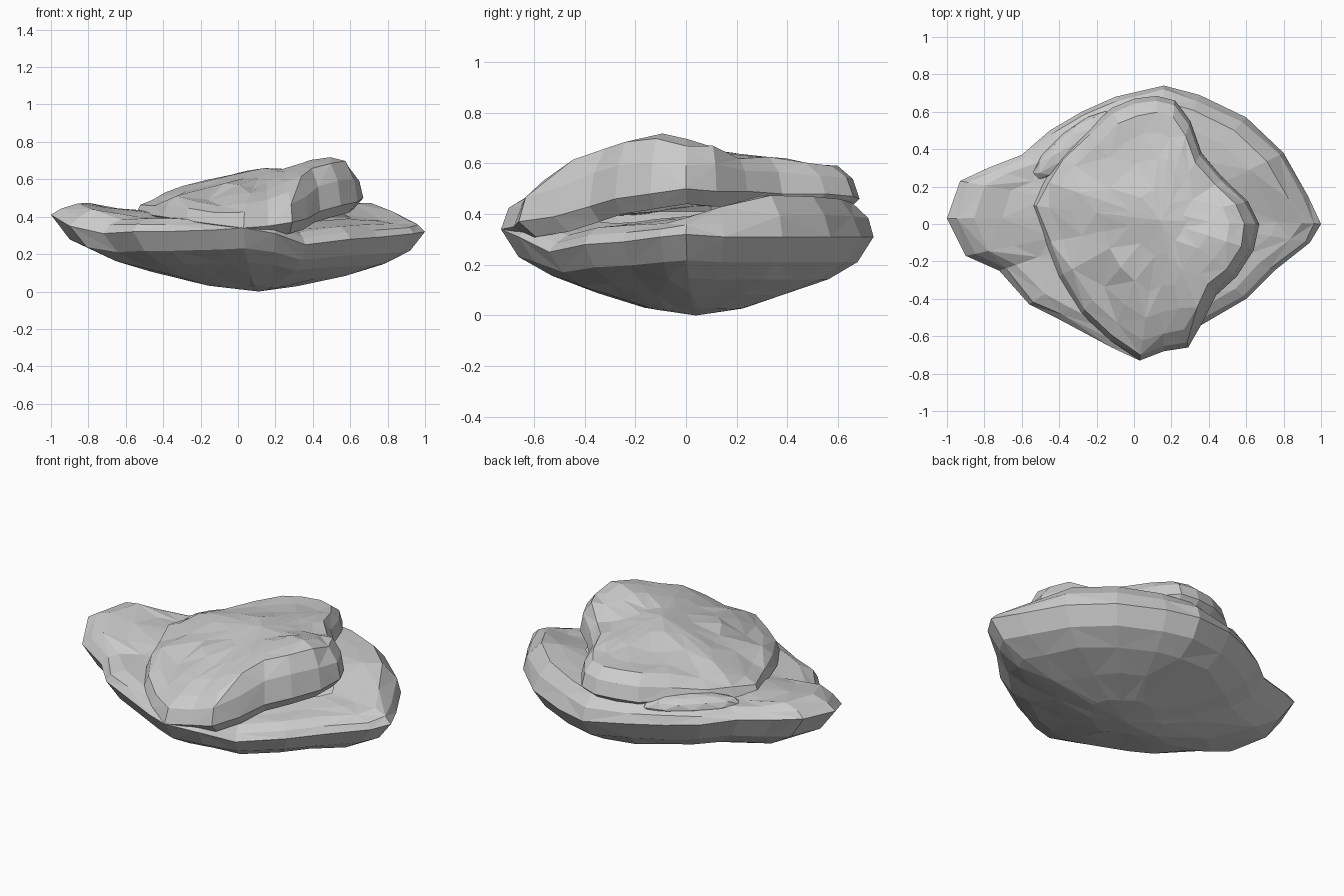
import bpy, bmesh, math, random
from mathutils import Matrix

if "Cube" in bpy.data.objects:
    bpy.data.objects.remove(bpy.data.objects["Cube"])

random.seed(4)


def height(x, y, controls, power=3.2):
    """Inverse-distance blend of a few measured surface heights."""
    total = weight = 0.0
    for cx, cy, cz in controls:
        w = 1.0 / (math.hypot(x - cx, y - cy) + 0.05) ** power
        total += w * cz
        weight += w
    return total / weight


def loft(name, rings, first, last):
    """Triangulated skin through closed rings, closed by poles (None = open)."""
    bm = bmesh.new()
    loops = [[bm.verts.new(p) for p in r] for r in rings]
    n = len(loops[0])
    for pole, loop in ((first, loops[0]), (last, loops[-1])):
        if pole:
            v = bm.verts.new(pole)
            for i in range(n):
                bm.faces.new((v, loop[i], loop[(i + 1) % n]))
    for k, (lo, hi) in enumerate(zip(loops, loops[1:])):
        for i in range(n):
            j = (i + 1) % n
            if (i + k) % 2:
                bm.faces.new((lo[i], lo[j], hi[j]))
                bm.faces.new((lo[i], hi[j], hi[i]))
            else:
                bm.faces.new((lo[i], lo[j], hi[i]))
                bm.faces.new((lo[j], hi[j], hi[i]))
    bmesh.ops.recalc_face_normals(bm, faces=bm.faces)
    return finish(name, bm)


def finish(name, bm):
    mesh = bpy.data.meshes.new(name)
    bm.to_mesh(mesh)
    bm.free()
    obj = bpy.data.objects.new(name, mesh)
    bpy.context.collection.objects.link(obj)
    return obj


def inward(p, c, t):
    return c[0] + (p[0] - c[0]) * t, c[1] + (p[1] - c[1]) * t


def wobble(s):
    return random.uniform(-s, s)


# Lower body: rim (x, y, z), bowl-shaped underside and shallow upper face
rim = [(-1, .03, .41), (-.93, .23, .42), (-.78, .3, .4), (-.6, .37, .38),
       (-.45, .5, .36), (-.28, .6, .35), (-.1, .68, .34), (.16, .74, .31),
       (.35, .69, .31), (.6, .57, .31), (.8, .38, .31), (.93, .15, .31),
       (1, 0, .32), (.94, -.1, .31), (.75, -.25, .29), (.6, -.4, .28),
       (.36, -.54, .25), (.2, -.66, .31), (.03, -.73, .34), (-.12, -.66, .33),
       (-.4, -.51, .32), (-.56, -.43, .32), (-.72, -.25, .31), (-.9, -.17, .35)]
body_top = [(-.95, .05, .47), (-.8, .1, .49), (-.88, .18, .48), (-.65, .1, .43),
            (-.8, -.1, .44), (-.6, -.25, .38), (-.4, -.42, .39), (-.55, .3, .42),
            (-.42, .43, .43), (-.25, .55, .44), (0, .65, .43), (.3, .62, .46),
            (.5, .5, .47), (.66, .35, .48), (.8, .2, .45), (.92, .05, .39),
            (.75, 0, .38), (.85, -.1, .36), (.65, -.3, .35), (.4, -.48, .31),
            (.1, -.6, .37), (.1, 0, .42)]
low = (.11, .04)
body_rings = []
for t, f in [(.25, .09), (.5, .26), (.76, .46), (.91, .68), (1, 1)]:
    ring = []
    for p in rim:
        x, y = inward(p, low, t + (wobble(.025) if t < .9 else 0))
        ring.append((x, y, p[2] * f))
    body_rings.append(ring)
for t in (.96, .88, .74, .55):
    ring = []
    for p in rim:
        x, y = inward(p, low, t + wobble(.012))
        z = height(x, y, body_top)
        ring.append((x, y, z * .55 + p[2] * .45 if t > .9 else z))
    body_rings.append(ring)
loft("lower_body", body_rings, (*low, 0), None)

# Upper mound: irregular outline, gentle on the left, tall right shoulder
edge = [(-.55, .1, .41), (-.48, .23, .42), (-.4, .36, .43), (-.25, .5, .45),
        (-.12, .62, .45), (0, .67, .46), (.12, .685, .46), (.22, .66, .47),
        (.3, .55, .48), (.36, .38, .48), (.48, .24, .49), (.61, .12, .49),
        (.67, 0, .5), (.64, -.14, .48), (.55, -.28, .46), (.44, -.38, .43),
        (.37, -.52, .39), (.29, -.66, .37), (.16, -.68, .35), (.03, -.73, .34),
        (-.13, -.62, .36), (-.28, -.48, .38), (-.4, -.28, .4), (-.47, -.1, .41)]
mound_top = [(.42, -.1, .72), (.5, -.12, .73), (.54, -.02, .71), (.62, -.02, .64),
             (.5, .1, .67), (.43, -.26, .68), (.33, -.38, .63), (.28, -.58, .53),
             (.1, -.62, .46), (.05, -.45, .54), (.25, -.05, .65), (.1, .08, .67),
             (0, -.2, .6), (-.1, .1, .63), (-.25, .15, .57), (-.45, .1, .49),
             (-.38, -.1, .48), (-.22, -.35, .47), (-.3, .35, .52), (-.1, .4, .58),
             (.05, .58, .59), (.2, .55, .59), (.25, .3, .63), (.4, .22, .61),
             (-.08, -.55, .45), (-.22, -.1, .55)]
peak = (.14, .02)
mound_rings = [[(*inward(p, peak, .9), p[2] - .06) for p in edge], edge]
for t in (.96, .86, .7, .5, .26):
    ring = []
    for p in edge:
        x, y = inward(p, peak, t + wobble(.012 if t < .9 else 0))
        z = height(x, y, mound_top)
        ring.append((x, y, z * .6 + p[2] * .4 if t > .9 else z))
    mound_rings.append(ring)
loft("upper_mound", mound_rings, None, (*peak, .66))


# Long ridge half sunk where the two masses meet
bm = bmesh.new()
bmesh.ops.create_icosphere(bm, subdivisions=2, radius=1)
bm.transform(Matrix.Translation((-.33, .42, .42))
             @ Matrix.Rotation(math.radians(40), 4, 'Z')
             @ Matrix.Diagonal((.27, .08, .06, 1)))
finish("back_left_ridge", bm)
